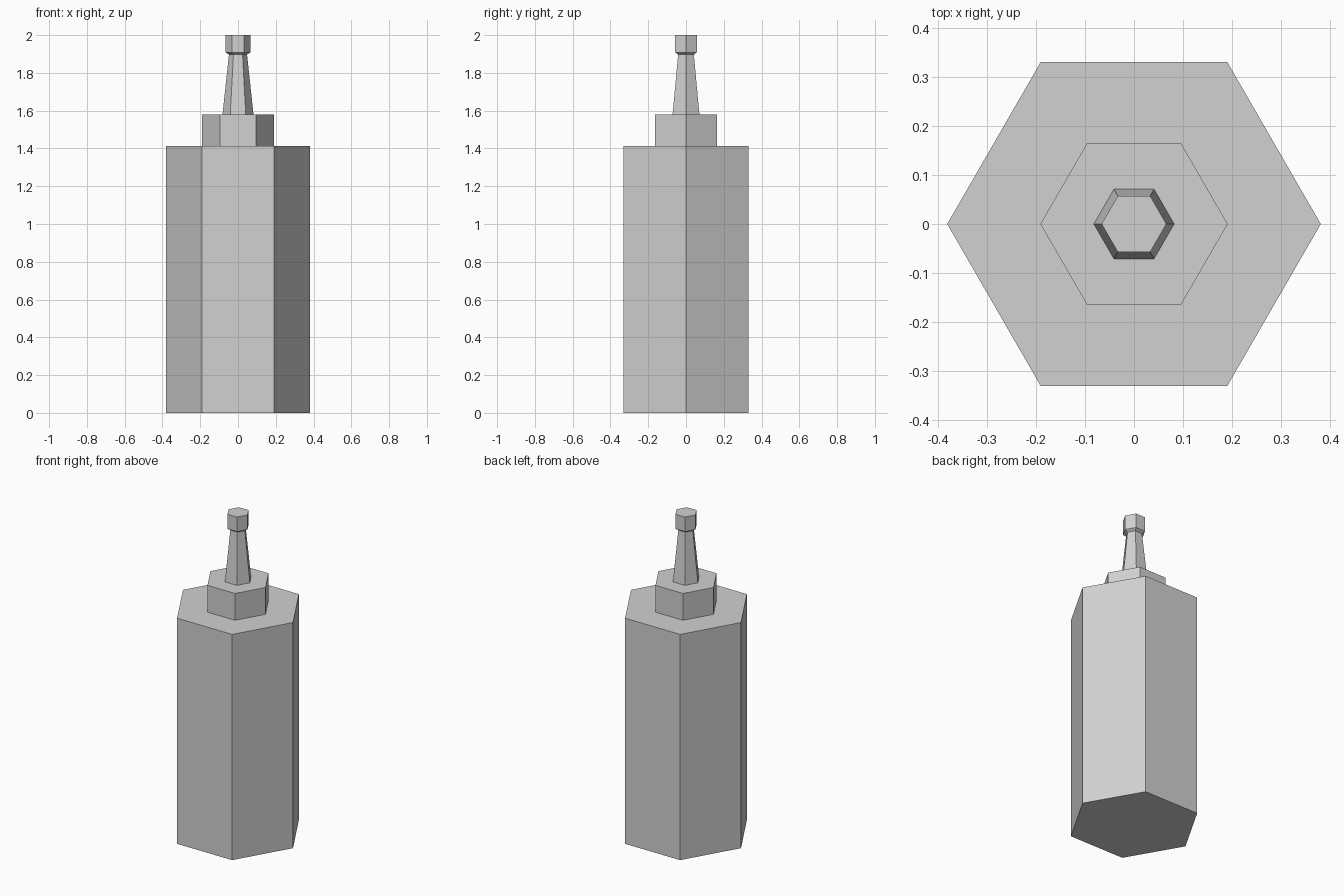
import bpy
import bmesh
from math import cos, sin, tau

SIDES = 6

cube = bpy.data.objects.get("Cube")
if cube:
    bpy.data.objects.remove(cube, do_unlink=True)

grey = bpy.data.materials.new("light_grey")
grey.use_nodes = True
colour = (0.64, 0.64, 0.64, 1)
grey.diffuse_color = colour
grey.node_tree.nodes["Principled BSDF"].inputs["Base Color"].default_value = colour


def hex_part(name, profile):
    """Stack hexagonal rings of (radius, height) into a closed flat-faced solid."""
    bm = bmesh.new()
    rings = [[bm.verts.new((r * cos(tau * i / SIDES), r * sin(tau * i / SIDES), z))
              for i in range(SIDES)] for r, z in profile]
    bm.faces.new(rings[0][::-1])
    bm.faces.new(rings[-1])
    for low, high in zip(rings, rings[1:]):
        for i in range(SIDES):
            j = (i + 1) % SIDES
            bm.faces.new((low[i], low[j], high[j], high[i]))
    mesh = bpy.data.meshes.new(name)
    bm.to_mesh(mesh)
    bm.free()
    mesh.materials.append(grey)
    obj = bpy.data.objects.new(name, mesh)
    bpy.context.collection.objects.link(obj)
    return obj


# Bottle body and the collar on top of it
hex_part("body", [(0.381, 0), (0.381, 1.412)])
hex_part("collar", [(0.191, 1.412), (0.191, 1.58)])

# Tapered nozzle, and its tip with a chamfered underside
hex_part("nozzle", [(0.082, 1.58), (0.048, 1.897)])
hex_part("nozzle_tip", [(0.048, 1.897), (0.066, 1.909), (0.066, 2.0)])
